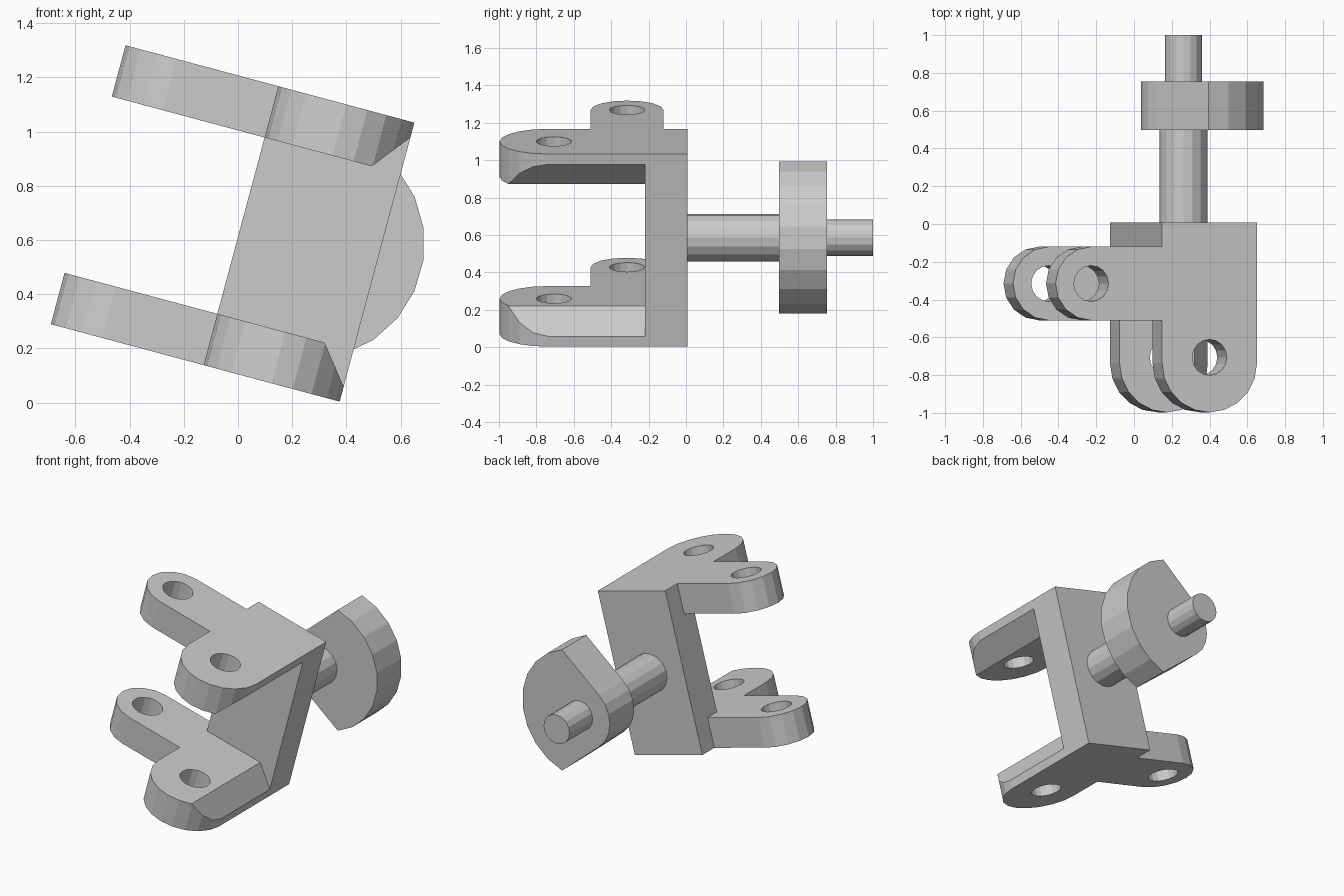
import bpy, bmesh
from math import radians, cos, sin, acos, hypot, atan2, degrees
from mathutils import Matrix, Vector

if "Cube" in bpy.data.objects:
    bpy.data.objects.remove(bpy.data.objects["Cube"])


def arc(cx, cy, r, a0, a1, n):
    """n+1 points along an arc, angles in degrees."""
    return [(cx + r * cos(radians(a0 + (a1 - a0) * i / n)),
             cy + r * sin(radians(a0 + (a1 - a0) * i / n))) for i in range(n + 1)]


def circle(cx, cy, r, n=16):
    return arc(cx, cy, r, 0, 360, n)[:-1]


def prism(name, loops, z0, z1, matrix, cut=None):
    """Extrude an outline (plus hole loops) from z0 to z1; cut = (point, normal) trims it."""
    bm = bmesh.new()
    for loop in loops:
        vs = [bm.verts.new((x, y, z0)) for x, y in loop]
        for a, b in zip(vs, vs[1:] + vs[:1]):
            bm.edges.new((a, b))
    bmesh.ops.triangle_fill(bm, edges=bm.edges[:], use_beauty=True, use_dissolve=False)
    ext = bmesh.ops.extrude_face_region(bm, geom=bm.faces[:], use_keep_orig=True)
    moved = [v for v in ext["geom"] if isinstance(v, bmesh.types.BMVert)]
    bmesh.ops.translate(bm, verts=moved, vec=(0, 0, z1 - z0))
    if cut:
        res = bmesh.ops.bisect_plane(bm, geom=bm.verts[:] + bm.edges[:] + bm.faces[:],
                                     plane_co=cut[0], plane_no=cut[1], clear_outer=True)
        rim = [e for e in res["geom_cut"] if isinstance(e, bmesh.types.BMEdge)]
        bmesh.ops.edgeloop_fill(bm, edges=rim)
    bm.transform(matrix)
    bmesh.ops.recalc_face_normals(bm, faces=bm.faces[:])
    me = bpy.data.meshes.new(name)
    bm.to_mesh(me)
    bm.free()
    ob = bpy.data.objects.new(name, me)
    bpy.context.collection.objects.link(ob)
    return ob


W, H, T = 0.52, 1.066, 0.196       # plate width, plate height, arm thickness
tilt = Matrix.Translation((-0.127, 0, 0.138)) @ Matrix.Rotation(radians(15), 4, 'Y')

# Back plate
prism("back_plate", [[(0, -0.22), (W, -0.22), (W, 0.007), (0, 0.007)]], 0, H, tilt)

# Two mirrored L-shaped arms, each with two rounded lugs, holes and an inner chamfer
outline = (arc(-0.389, -0.315, 0.195, 90, 270, 8) + [(0, -0.51)]
           + arc(W / 2, -0.737, W / 2, 180, 360, 10)
           + [(W, -0.22), (0, -0.22), (0, -0.12)])
holes = [circle(-0.389, -0.315, 0.095), circle(W / 2, -0.706, 0.095)]
chamfer = (Vector((0.41, 0, T)), Vector((T - 0.057, 0, W - 0.41)))
flip = Matrix.Translation((0, 0, H)) @ Matrix.Scale(-1, 4, (0, 0, 1))
for name, m in (("lower_arm", tilt), ("upper_arm", tilt @ flip)):
    prism(name, [outline] + holes, 0, T, m, chamfer)

# Shaft, cam and shaft tip run along y
axis = Matrix.Translation((0.262, 0, 0.586)) @ Matrix.Rotation(radians(90), 4, 'X')
prism("shaft", [circle(0, 0, 0.127)], -0.497, -0.007, axis)
prism("shaft_tip", [circle(0, 0, 0.097)], -1.0, -0.755, axis)

# Cam: wide arc on the right, tangent flanks to a small arc round the shaft
R, r = 0.427, 0.225
corner = 72
tangent = corner + degrees(acos(r / R))
prism("cam", [arc(0, 0, R, -corner, corner, 9) + arc(0, 0, r, tangent, 360 - tangent, 6)],
      -0.755, -0.497, axis)
